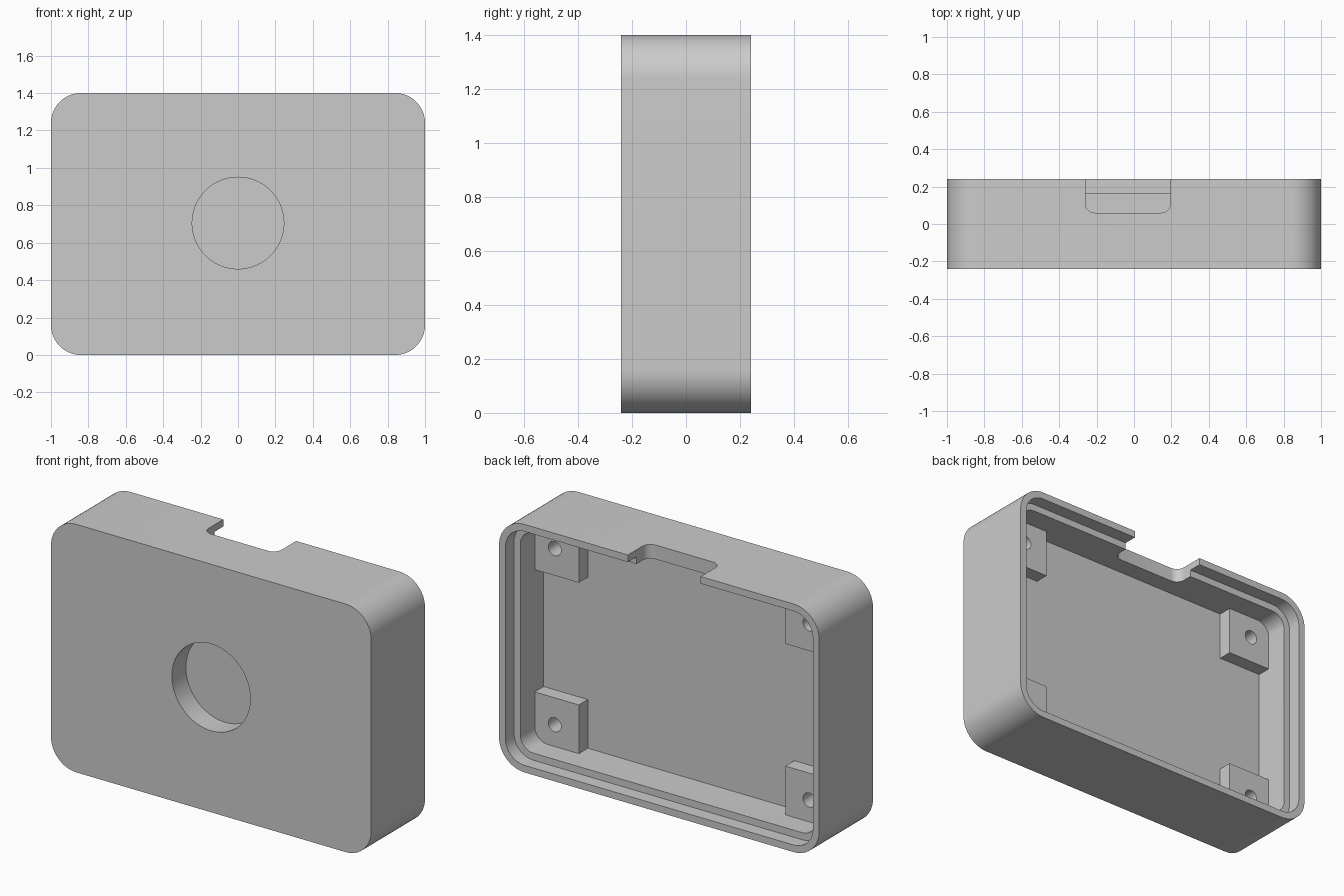
import bpy, bmesh, math
from mathutils import Vector

# remove the default cube
cube = bpy.data.objects.get("Cube")
if cube:
    bpy.data.objects.remove(cube, do_unlink=True)

# single grey plastic
grey = bpy.data.materials.new("grey_plastic")
grey.use_nodes = True
colour = (0.6, 0.6, 0.6, 1)
grey.diffuse_color = colour
grey.node_tree.nodes["Principled BSDF"].inputs["Base Color"].default_value = colour


def prism(name, u, v, start, end, radius=0, axis="Y", steps=16):
    """Rounded rectangle (u and v ranges) extruded from start to end along an axis."""
    points = []
    corners = [(u[1], v[1], -1, -1), (u[0], v[1], 1, -1), (u[0], v[0], 1, 1), (u[1], v[0], -1, 1)]
    for i, (cu, cv, su, sv) in enumerate(corners):
        for k in range(steps + 1 if radius else 1):
            a = math.pi / 2 * (i + k / steps)
            points.append((cu + radius * (su + math.cos(a)), cv + radius * (sv + math.sin(a))))
    bm = bmesh.new()
    place = (lambda p: (p[0], start, p[1])) if axis == "Y" else (lambda p: (p[0], p[1], start))
    verts = [bm.verts.new(place(p)) for p in points]
    bmesh.ops.remove_doubles(bm, verts=verts, dist=1e-5)
    bm.faces.ensure_lookup_table()
    face = bm.faces.new(list(bm.verts))
    depth = end - start
    extruded = bmesh.ops.extrude_face_region(bm, geom=[face])["geom"]
    move = Vector((0, depth, 0)) if axis == "Y" else Vector((0, 0, depth))
    bmesh.ops.translate(bm, vec=move, verts=[g for g in extruded if isinstance(g, bmesh.types.BMVert)])
    bmesh.ops.recalc_face_normals(bm, faces=bm.faces)
    mesh = bpy.data.meshes.new(name)
    bm.to_mesh(mesh)
    bm.free()
    mesh.materials.append(grey)
    obj = bpy.data.objects.new(name, mesh)
    bpy.context.collection.objects.link(obj)
    return obj


def cylinder(name, x, z, radius, start, end, steps=16):
    return prism(name, (x - radius, x + radius), (z - radius, z + radius), start, end, radius, steps=steps)


def combine(target, tool, operation):
    """Apply a boolean and discard the tool."""
    tool.hide_render = True
    mod = target.modifiers.new(tool.name, "BOOLEAN")
    mod.operation = operation
    mod.solver = "EXACT"
    mod.object = tool
    bpy.ops.object.select_all(action="DESELECT")
    bpy.context.view_layer.objects.active = target
    target.select_set(True)
    bpy.ops.object.modifier_apply(modifier=mod.name)
    bpy.data.objects.remove(tool, do_unlink=True)


HEIGHT, BACK, FLOOR = 1.4, 0.24, -0.045
WALL, RIM = 0.08, 0.04


def inset(name, gap, start, end):
    """Outline of the shell moved inward by a gap."""
    return prism(name, (gap - 1, 1 - gap), (gap, HEIGHT - gap), start, end, 0.16 - gap)


# shell with an open back and a stepped rim
shell = inset("enclosure_shell", 0, -BACK, BACK)
combine(shell, inset("cavity", WALL, FLOOR, 0.5), "DIFFERENCE")
combine(shell, inset("rim_step", RIM, 0.163, 0.5), "DIFFERENCE")

# round blind recess in the front
combine(shell, cylinder("front_recess", 0, 0.705, 0.245, -0.5, -0.115, 24), "DIFFERENCE")

# cable notch in the top wall
combine(shell, prism("top_notch", (-0.26, 0.195), (0.06, 0.5), 1.25, 1.5, 0.05, "Z", 8), "DIFFERENCE")

# four corner mounting blocks with blind screw holes
for sx in (-1, 1):
    for sz in (-1, 1):
        us = sorted((sx * 0.645, sx * 0.94))
        vs = sorted((0.7 + sz * 0.345, 0.7 + sz * 0.64))
        combine(shell, prism("mounting_block", us, vs, -0.09, 0.035), "UNION")
        hole = cylinder("screw_hole", sx * 0.795, 0.7 + sz * 0.497, 0.04, -0.1, 0.1, 8)
        combine(shell, hole, "DIFFERENCE")

# smooth the rounded corners, keep edges sharp
bpy.ops.object.select_all(action="DESELECT")
bpy.context.view_layer.objects.active = shell
shell.select_set(True)
bpy.ops.object.shade_smooth_by_angle(angle=math.radians(30))
